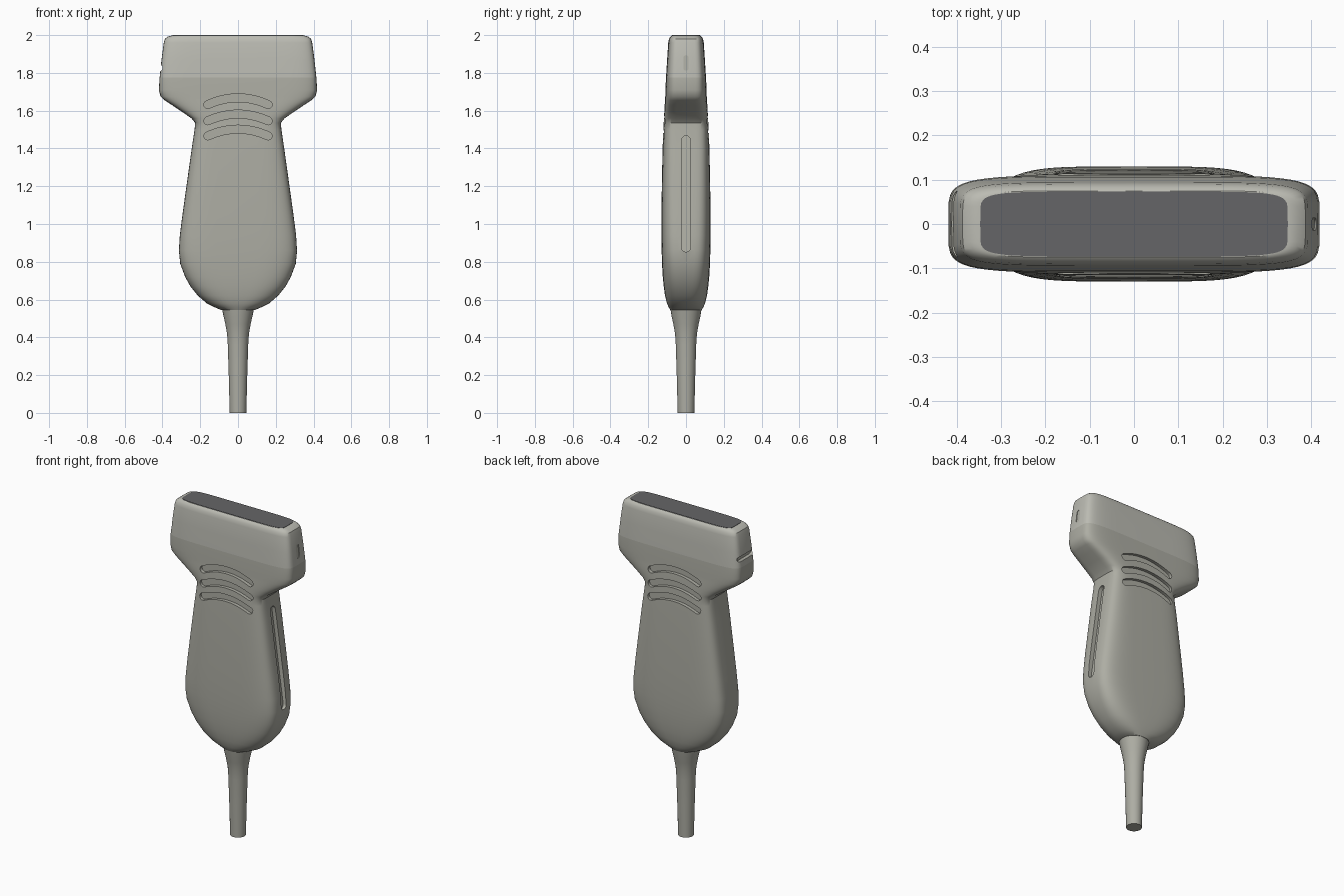
import bpy, bmesh, math
from mathutils import Vector

if "Cube" in bpy.data.objects:
    bpy.data.objects.remove(bpy.data.objects["Cube"])


def material(name, rgb):
    m = bpy.data.materials.new(name)
    m.diffuse_color = (*rgb, 1)
    m.use_nodes = True
    m.node_tree.nodes["Principled BSDF"].inputs["Base Color"].default_value = m.diffuse_color
    return m


SHELL = material("shell_beige", (0.42, 0.42, 0.37))
HEAD = material("head_beige", (0.50, 0.50, 0.45))
DARK = material("lens_grey", (0.13, 0.13, 0.135))


def loft(name, sections, mat, count=56):
    """Superellipse sections (z, half width, half depth, exponent), skinned and capped."""
    bm = bmesh.new()
    rings = []
    for z, a, b, n in sections:
        ring = []
        for i in range(count):
            t = 2 * math.pi * i / count
            c, s = math.cos(t), math.sin(t)
            ring.append(bm.verts.new((
                a * math.copysign(abs(c) ** (2 / n), c),
                b * math.copysign(abs(s) ** (2 / n), s), z)))
        rings.append(ring)
    for lo, hi in zip(rings, rings[1:]):
        for i in range(count):
            j = (i + 1) % count
            bm.faces.new((lo[i], lo[j], hi[j], hi[i]))
    bm.faces.new(rings[0][::-1])
    bm.faces.new(rings[-1])
    return finish(name, bm, mat)


def finish(name, bm, mat=None):
    bmesh.ops.recalc_face_normals(bm, faces=bm.faces)
    me = bpy.data.meshes.new(name)
    bm.to_mesh(me)
    bm.free()
    ob = bpy.data.objects.new(name, me)
    bpy.context.collection.objects.link(ob)
    if mat:
        me.materials.append(mat)
    return ob


def slot_cutter(name, path, r, place, depth=0.02):
    """Round-ended slot along a 2D path; place(u, v, d) maps it onto the surface."""
    pts = [Vector(p) for p in path]
    left, right = [], []
    for i, p in enumerate(pts):
        d = (pts[min(i + 1, len(pts) - 1)] - pts[max(i - 1, 0)]).normalized()
        nrm = Vector((-d.y, d.x)) * r
        left.append(p + nrm)
        right.append(p - nrm)

    def cap(p, start):
        off = start - p
        out = []
        for k in range(1, 6):
            a = -math.pi * k / 6
            out.append(p + Vector((off.x * math.cos(a) - off.y * math.sin(a),
                                   off.x * math.sin(a) + off.y * math.cos(a))))
        return out
    outline = left + cap(pts[-1], left[-1]) + right[::-1] + cap(pts[0], right[0])
    bm = bmesh.new()
    inner = [bm.verts.new(place(p.x, p.y, -depth)) for p in outline]
    outer = [bm.verts.new(place(p.x, p.y, 0.08)) for p in outline]
    bm.faces.new(inner)
    bm.faces.new(outer[::-1])
    for i in range(len(outline)):
        j = (i + 1) % len(outline)
        bm.faces.new((inner[i], outer[i], outer[j], inner[j]))
    return finish(name, bm)


# Housing: palm grip, pinched neck and wide head
housing = loft("housing", [
    (0.545, 0.09, 0.083, 2.1), (0.56, 0.125, 0.092, 2.3), (0.58, 0.165, 0.101, 2.6),
    (0.62, 0.212, 0.111, 3.0), (0.67, 0.252, 0.118, 3.4), (0.72, 0.28, 0.123, 3.7),
    (0.79, 0.306, 0.127, 4.0), (0.86, 0.313, 0.129, 4.3), (0.94, 0.308, 0.130, 4.4),
    (1.05, 0.294, 0.130, 4.5), (1.2, 0.273, 0.128, 4.7), (1.4, 0.245, 0.124, 5.0),
    (1.5, 0.230, 0.120, 5.2), (1.535, 0.227, 0.118, 5.3), (1.56, 0.247, 0.117, 5.3),
    (1.595, 0.298, 0.115, 5.3), (1.63, 0.350, 0.113, 5.3), (1.655, 0.388, 0.111, 5.3),
    (1.675, 0.410, 0.110, 5.4), (1.71, 0.419, 0.109, 5.6), (1.775, 0.415, 0.106, 6.0),
    (1.87, 0.405, 0.100, 6.0), (1.96, 0.393, 0.094, 6.0), (1.98, 0.387, 0.090, 6.0),
    (1.993, 0.370, 0.082, 6.0), (1.998, 0.350, 0.075, 7.0)], SHELL)
housing.data.materials.append(HEAD)
for f in housing.data.polygons:
    if f.center.z > 1.775:
        f.material_index = 1

# Acoustic lens and cable strain relief
lens = loft("lens", [(1.99, 0.347, 0.073, 7.0), (2.0, 0.347, 0.073, 7.0)], DARK)
relief = loft("cable_relief", [
    (0.0, 0.044, 0.044, 2), (0.2, 0.049, 0.049, 2), (0.36, 0.054, 0.054, 2),
    (0.42, 0.058, 0.058, 2), (0.47, 0.067, 0.067, 2), (0.51, 0.076, 0.076, 2),
    (0.56, 0.087, 0.084, 2)], SHELL, 32)

# Curved finger grooves on the front and back
cutters = []
for side in (-1, 1):
    for k, (z, y) in enumerate(((1.668, 0.111), (1.582, 0.116), (1.502, 0.120))):
        arc = [(x / 50, z - 1.4 * (x / 50) ** 2) for x in range(-8, 9)]
        cutters.append(slot_cutter(f"groove_cutter_{side}_{k}", arc, 0.021,
                                   lambda u, v, d, y=y, s=side: (u, s * (y + d), v)))

# Long slot on the right of the grip, small marker recess on the right of the head
cutters.append(slot_cutter("side_slot_cutter", [(0, 0.875), (0, 1.445)], 0.023,
                           lambda u, v, d: (0.311 - 0.136 * (v - 0.88) + d, u, v)))
cutters.append(slot_cutter("marker_cutter", [(0, 1.825), (0, 1.88)], 0.014,
                           lambda u, v, d: (0.409 - 0.11 * (v - 1.85) + d, u, v), 0.006))
# Orientation notch across the left of the head
cutters.append(slot_cutter("notch_cutter", [(-0.06, 1.825), (0.06, 1.825)], 0.015,
                           lambda u, v, d: (-0.409 - d, u, v), 0.02))

for c in cutters:
    c.hide_render = True
    c.hide_set(True)
    mod = housing.modifiers.new(c.name, 'BOOLEAN')
    mod.operation = 'DIFFERENCE'
    mod.solver = 'EXACT'
    mod.object = c

# Apply the cuts, then shade smooth
mesh = bpy.data.meshes.new_from_object(
    housing.evaluated_get(bpy.context.evaluated_depsgraph_get()))
housing.modifiers.clear()
housing.data = mesh
for c in cutters:
    bpy.data.objects.remove(c)
for ob in (housing, lens, relief):
    bpy.ops.object.select_all(action='DESELECT')
    ob.select_set(True)
    bpy.context.view_layer.objects.active = ob
    bpy.ops.object.shade_smooth_by_angle(angle=math.radians(35))
